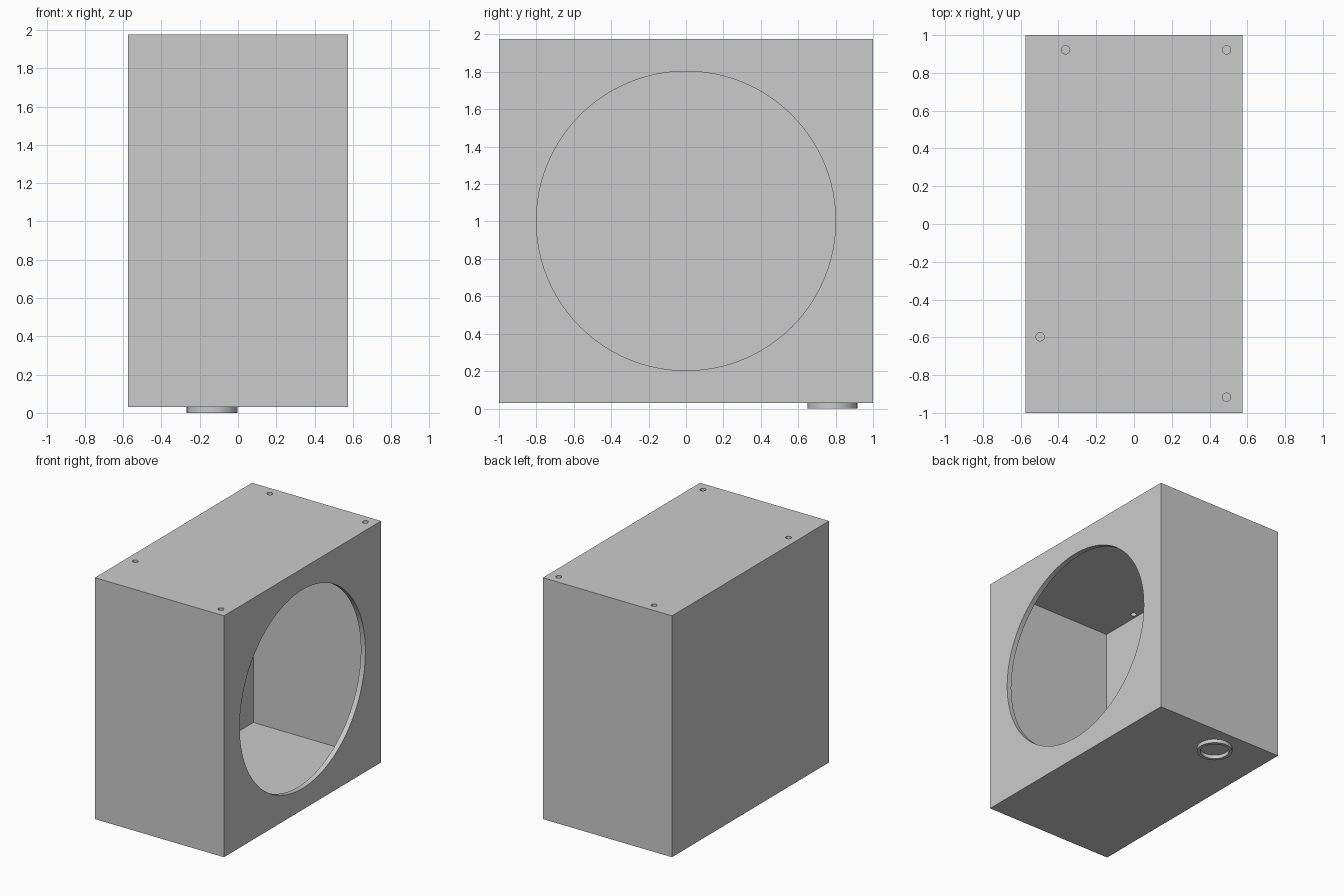
import bpy
import math

cube = bpy.data.objects.get("Cube")
if cube:
    bpy.data.objects.remove(cube, do_unlink=True)

# Overall sizes
HALF_X, HALF_Y, BOTTOM, TOP = 0.575, 1.0, 0.03, 1.975
WALL = 0.04

grey = bpy.data.materials.new("plain grey")
grey.use_nodes = True
COLOUR = (0.6, 0.6, 0.6, 1)
grey.diffuse_color = COLOUR
grey.node_tree.nodes["Principled BSDF"].inputs["Base Color"].default_value = COLOUR


def box(name, hx, hy, z0, z1):
    bpy.ops.mesh.primitive_cube_add(size=2, location=(0, 0, (z0 + z1) / 2))
    ob = bpy.context.object
    ob.name = name
    ob.scale = (hx, hy, (z1 - z0) / 2)
    bpy.ops.object.transform_apply(location=False, rotation=False, scale=True)
    ob.data.materials.append(grey)
    return ob


def cylinder(name, radius, depth, centre, sides, along_x=False):
    turn = (0, math.pi / 2, 0) if along_x else (0, 0, 0)
    bpy.ops.mesh.primitive_cylinder_add(vertices=sides, radius=radius, depth=depth,
                                        location=centre, rotation=turn)
    ob = bpy.context.object
    ob.name = name
    ob.data.materials.append(grey)
    return ob


def cut(target, cutter):
    mod = target.modifiers.new("cut", 'BOOLEAN')
    mod.operation = 'DIFFERENCE'
    mod.solver = 'EXACT'
    mod.object = cutter
    bpy.context.view_layer.objects.active = target
    bpy.ops.object.modifier_apply(modifier=mod.name)
    bpy.data.objects.remove(cutter, do_unlink=True)


def smooth(ob):
    bpy.ops.object.select_all(action='DESELECT')
    ob.select_set(True)
    bpy.context.view_layer.objects.active = ob
    bpy.ops.object.shade_smooth_by_angle(angle=math.radians(30))


# Hollow cabinet with a round opening in its left side
cabinet = box("cabinet", HALF_X, HALF_Y, BOTTOM, TOP)
cut(cabinet, box("cavity", HALF_X - WALL, HALF_Y - WALL, BOTTOM + WALL, TOP - WALL))
cut(cabinet, cylinder("round_opening", 0.8, 0.3, (HALF_X, 0, 1.003), 96, along_x=True))

# Small screw holes through the top panel
for x, y in ((-0.362, 0.922), (0.49, 0.922), (-0.497, -0.597), (0.49, -0.917)):
    cut(cabinet, cylinder("screw_hole", 0.022, 0.2, (x, y, TOP), 32))
smooth(cabinet)

# Ring-shaped foot under the floor
FOOT_X, FOOT_Y = -0.135, 0.783
foot = cylinder("foot_ring", 0.133, BOTTOM, (FOOT_X, FOOT_Y, BOTTOM / 2), 64)
cut(foot, cylinder("foot_bore", 0.108, 0.2, (FOOT_X, FOOT_Y, 0), 64))
smooth(foot)
